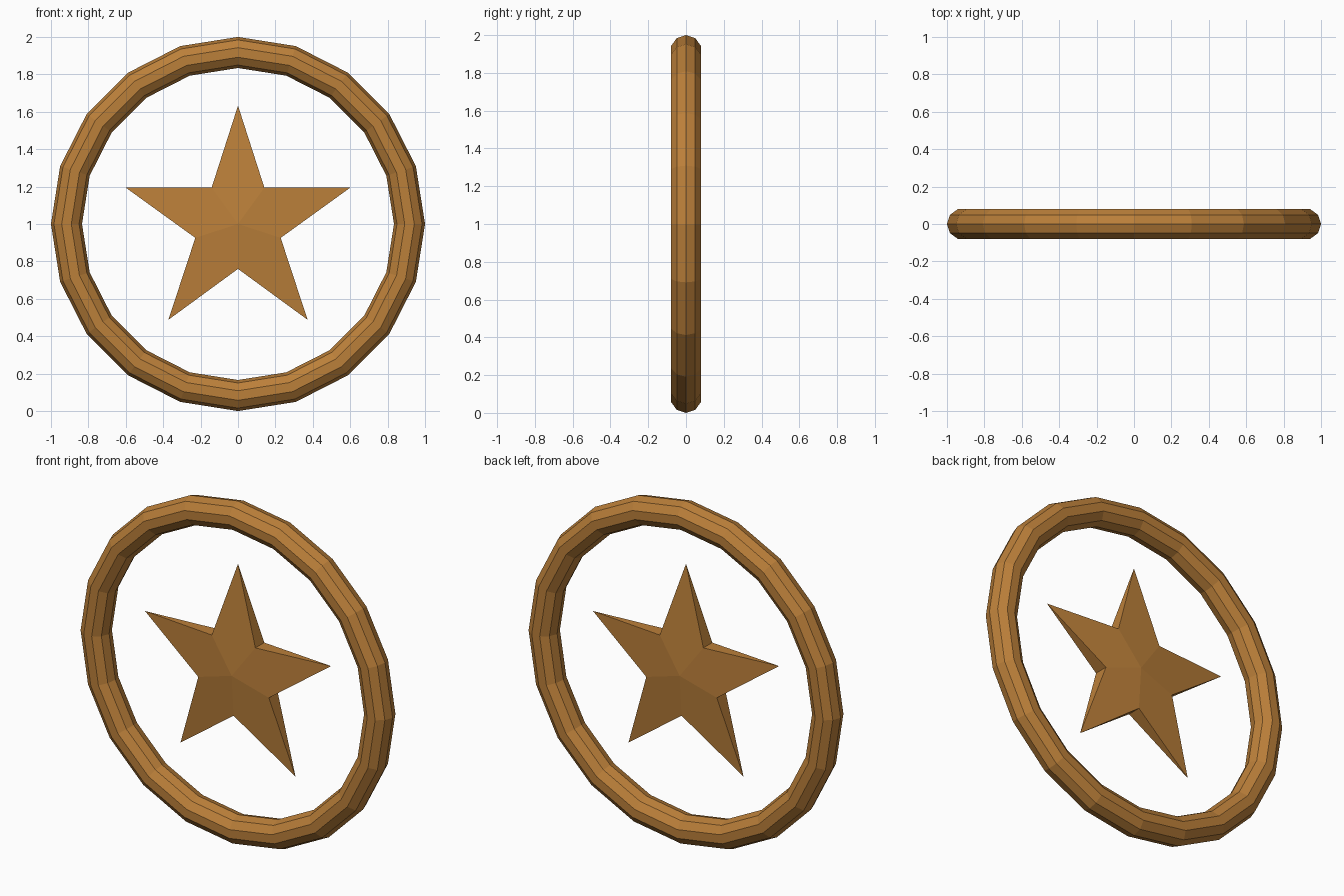
import bpy, bmesh, math

if "Cube" in bpy.data.objects:
    bpy.data.objects.remove(bpy.data.objects["Cube"])

wood = bpy.data.materials.new("warm brown")
wood.diffuse_color = (0.50, 0.215, 0.042, 1)
wood.use_nodes = True
wood.node_tree.nodes["Principled BSDF"].inputs["Base Color"].default_value = wood.diffuse_color


def finish(name, bm):
    bmesh.ops.recalc_face_normals(bm, faces=bm.faces)
    me = bpy.data.meshes.new(name)
    bm.to_mesh(me)
    bm.free()
    me.materials.append(wood)
    ob = bpy.data.objects.new(name, me)
    bpy.context.collection.objects.link(ob)
    return ob


# Outer ring: low-poly torus standing upright
MAJOR, MINOR, R, T = 20, 10, 0.917, 0.083
bm = bmesh.new()
loops = []
for i in range(MAJOR):
    a = 2 * math.pi * i / MAJOR
    loop = []
    for j in range(MINOR):
        b = 2 * math.pi * j / MINOR
        r = R + T * math.cos(b)
        loop.append(bm.verts.new((r * math.cos(a), T * math.sin(b), 1 + r * math.sin(a))))
    loops.append(loop)
for i in range(MAJOR):
    p, q = loops[i], loops[(i + 1) % MAJOR]
    for j in range(MINOR):
        k = (j + 1) % MINOR
        bm.faces.new((p[j], p[k], q[k], q[j]))
finish("ring", bm)

# Star: sharp tips, thicker towards the centre, same front and back
TIP, NOTCH, NOTCH_Y, CENTRE_Y = 0.633, 0.24, 0.041, 0.059
bm = bmesh.new()


def point(radius, angle, y):
    return bm.verts.new((radius * math.sin(angle), y, 1 + radius * math.cos(angle)))


step = 2 * math.pi / 5
tips = [point(TIP, i * step, 0) for i in range(5)]
notches = {s: [point(NOTCH, (i + 0.5) * step, s * NOTCH_Y) for i in range(5)] for s in (-1, 1)}
for s in (-1, 1):
    centre = point(0, 0, s * CENTRE_Y)
    for i in range(5):
        bm.faces.new((centre, notches[s][i - 1], tips[i], notches[s][i]))
for i in range(5):
    f, b = notches[-1][i], notches[1][i]
    bm.faces.new((tips[i], f, b))
    bm.faces.new((tips[(i + 1) % 5], b, f))
finish("star", bm)
